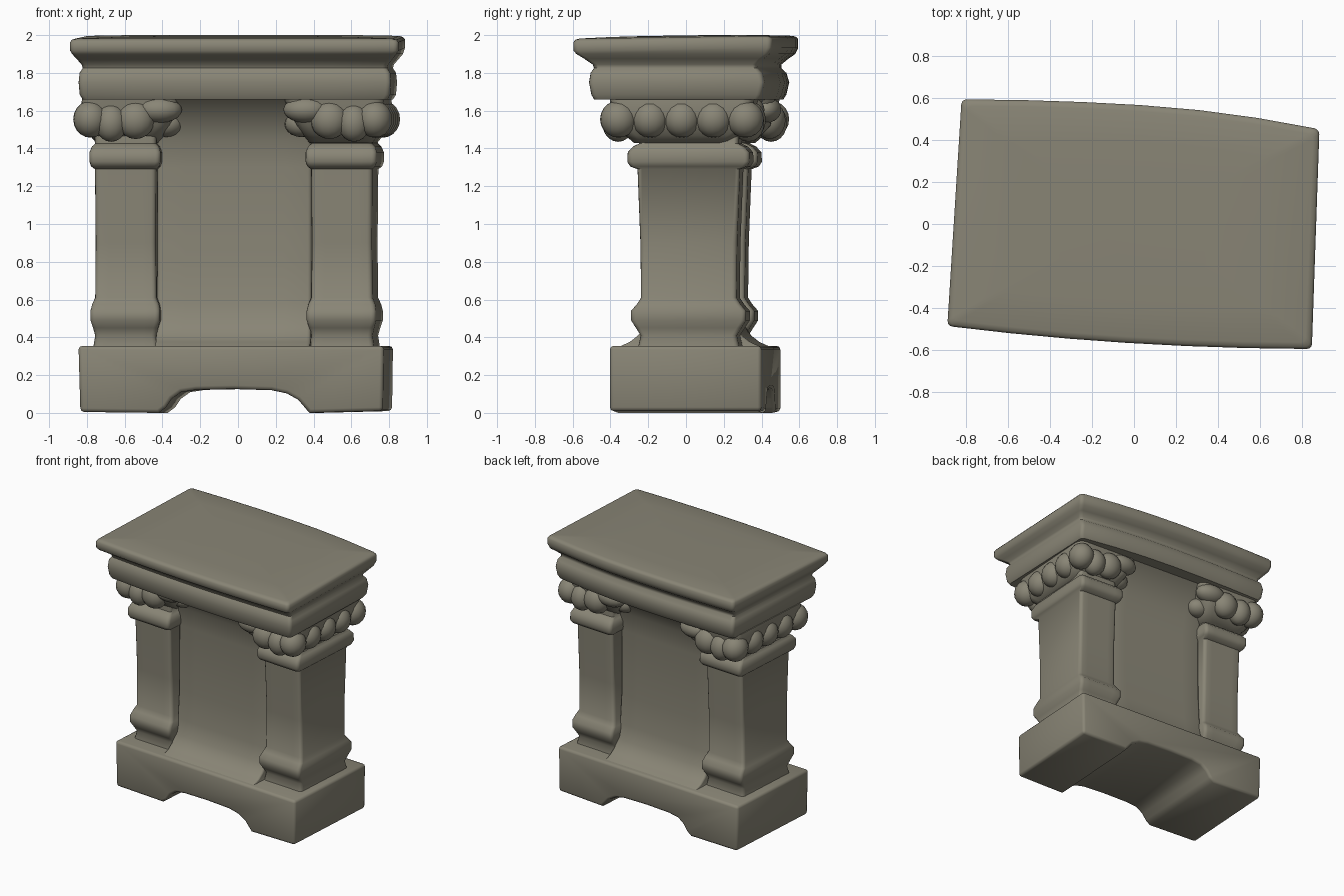
import bpy
import bmesh
from math import radians, cos, sin, pi
from mathutils import Matrix

cube = bpy.data.objects.get("Cube")
if cube:
    bpy.data.objects.remove(cube, do_unlink=True)

stone = bpy.data.materials.new("weathered_stone")
stone.use_nodes = True
STONE = (0.25, 0.235, 0.18, 1)
stone.diffuse_color = STONE
bsdf = stone.node_tree.nodes["Principled BSDF"]
bsdf.inputs["Base Color"].default_value = STONE
bsdf.inputs["Roughness"].default_value = 0.9

# The whole block sits slightly twisted on the ground
TWIST = Matrix.Rotation(radians(-3.6), 4, "Z")
CX, CY = -0.01, 0.045


def finish(name, bm, angle=50):
    """Turn a bmesh into a smooth shaded stone object."""
    bmesh.ops.recalc_face_normals(bm, faces=bm.faces)
    mesh = bpy.data.meshes.new(name)
    bm.to_mesh(mesh)
    bm.free()
    mesh.transform(TWIST)
    mesh.materials.append(stone)
    mesh.shade_smooth()
    mesh.set_sharp_from_angle(angle=radians(angle))
    ob = bpy.data.objects.new(name, mesh)
    bpy.context.collection.objects.link(ob)
    return ob


def ring(bm, x0, x1, y0, y1, z, r=0.03, bulge=0.0):
    """Rounded rectangle whose front and back can bow outward."""
    pts = []
    corners = [(x1 - r, y1 - r), (x0 + r, y1 - r), (x0 + r, y0 + r), (x1 - r, y0 + r)]
    for i, (cx, cy) in enumerate(corners):
        for k in range(4):
            a = (i + k / 3) * pi / 2
            pts.append((cx + r * cos(a), cy + r * sin(a)))
        if i % 2 == 0:  # extra points along the front and back
            nx, ny = corners[(i + 1) % 4]
            side = 1 if i == 0 else -1
            for k in range(1, 6):
                t = k / 6
                pts.append((cx + (nx - cx) * t,
                            cy + side * (r + bulge * (1 - (2 * t - 1) ** 2))))
    return [bm.verts.new((x, y, z)) for x, y in pts]


def loft(bm, rings):
    for a, b in zip(rings, rings[1:]):
        for i in range(len(a)):
            j = (i + 1) % len(a)
            bm.faces.new((a[i], a[j], b[j], b[i]))
    bm.faces.new(rings[0])
    bm.faces.new(rings[-1])


# Plinth with a shallow arch cut through from front to back
bm = bmesh.new()
arch = [(-0.40, 0), (-0.36, 0.03), (-0.33, 0.075), (-0.28, 0.11), (-0.2, 0.122),
        (0, 0.126), (0.2, 0.12), (0.28, 0.103), (0.34, 0.07), (0.40, 0)]
outline = [(-0.815, 0.005), *arch, (0.79, 0.01), (0.795, 0.355), (-0.825, 0.355)]
face = bm.faces.new([bm.verts.new((x, -0.355, z)) for x, z in outline])
ext = bmesh.ops.extrude_face_region(bm, geom=[face])
for v in ext["geom"]:
    if isinstance(v, bmesh.types.BMVert):
        v.co.y = 0.45
bm.normal_update()
hard = [e for e in bm.edges if e.calc_face_angle(0) > radians(60)]
bmesh.ops.bevel(bm, geom=hard, offset=0.02, segments=2, profile=0.5, affect="EDGES")
finish("plinth", bm)

# Recessed wall, flaring into the plinth and the cornice
bm = bmesh.new()
wall = [(0.33, 0.39), (0.355, 0.365), (0.375, 0.32), (0.41, 0.275), (0.47, 0.235),
        (0.58, 0.208), (0.8, 0.192), (1.3, 0.19), (1.45, 0.21), (1.56, 0.26),
        (1.64, 0.33), (1.68, 0.38)]
loft(bm, [ring(bm, -0.42, 0.40, CY - d, CY + d, z, 0.02) for z, d in wall])
finish("recessed_wall", bm)

# Pillar profile: height, extra width, extra depth
pillar = [(0.34, 0.01, 0.025), (0.41, 0.0, 0.01), (0.45, 0.01, 0.035), (0.49, 0.022, 0.06),
          (0.54, 0.022, 0.06), (0.575, 0.015, 0.03), (0.61, 0.0, 0.008),
          (0.9, -0.003, 0.012), (1.29, 0.0, 0.027), (1.305, 0.018, 0.065),
          (1.33, 0.026, 0.08), (1.38, 0.026, 0.077), (1.41, 0.015, 0.05),
          (1.425, 0.0, 0.02), (1.47, 0.0, 0.02)]
# Flared bell above the pillar: height, inner x, outer x, half depth
bell = [(1.43, 0.40, 0.735, 0.26), (1.47, 0.37, 0.765, 0.305), (1.52, 0.34, 0.795, 0.355),
        (1.60, 0.30, 0.81, 0.375), (1.67, 0.27, 0.80, 0.385)]


def lobe(bm, x, y, z, sx, sy, sz):
    m = Matrix.Translation((x, y, z)) @ Matrix.Diagonal((sx, sy, sz, 1))
    bmesh.ops.create_uvsphere(bm, u_segments=16, v_segments=10, radius=1, matrix=m)


def side_ring(bm, s, inner, outer, cy, depth, z, r):
    x0, x1 = sorted((CX + s * inner, CX + s * outer))
    return ring(bm, x0, x1, cy - depth, cy + depth, z, r)


for s, label in ((1, "left"), (-1, "right")):
    # The pillars stand a touch straighter than the capitals above them
    shaft_y, cap_y = CY + s * 0.014, CY - s * 0.02
    bm = bmesh.new()
    loft(bm, [side_ring(bm, s, 0.41 - w, 0.735 + w, shaft_y, 0.245 + d, z, 0.025)
              for z, w, d in pillar])
    finish(label + "_pillar", bm)

    bm = bmesh.new()
    loft(bm, [side_ring(bm, s, a, b, cap_y, d, z, 0.06) for z, a, b, d in bell])
    finish(label + "_capital_bell", bm)

    # Rounded leaf lobes along the outer side, then across front and back
    bm = bmesh.new()
    for k in range(-2, 3):
        lobe(bm, CX + s * 0.755, cap_y + 0.168 * k, 1.555, 0.092, 0.098, 0.098)
    for f in (-1, 1):
        y = cap_y + f * 0.345
        lobe(bm, CX + s * 0.645, y, 1.535, 0.085, 0.085, 0.1)
        lobe(bm, CX + s * 0.515, y, 1.55, 0.1, 0.085, 0.1)
        lobe(bm, CX + s * 0.39, y - f * 0.01, 1.605, 0.12, 0.08, 0.07)
        lobe(bm, CX + s * 0.36, y - f * 0.12, 1.53, 0.09, 0.08, 0.07)
    finish(label + "_capital_leaves", bm)

# Moulded cornice with a bowed front and back: height, side, front and back inset
cornice = [(1.66, 0.06, 0.105, 0.075), (1.685, 0.045, 0.092, 0.06), (1.75, 0.04, 0.08, 0.045),
           (1.80, 0.045, 0.088, 0.06), (1.825, 0.06, 0.105, 0.085), (1.845, 0.055, 0.098, 0.085),
           (1.875, 0.03, 0.055, 0.05), (1.90, 0.01, 0.015, 0.015), (1.925, 0.0, 0.0, 0.0),
           (1.97, 0.0, 0.0, 0.0), (1.983, 0.01, 0.01, 0.01), (1.989, 0.03, 0.03, 0.03),
           (1.995, 0.25, 0.18, 0.18), (1.998, 0.5, 0.35, 0.35)]
bm = bmesh.new()
loft(bm, [ring(bm, -0.858 + a, 0.852 - a, -0.543 + f, 0.543 - b, z, 0.025, 0.025)
          for z, a, f, b in cornice])
for v in bm.verts:
    # The left end is a little wider in front and clipped behind; the top leans
    x, y, z = v.co
    if z > 1.9:
        v.co.z += 0.014 * y
    if x > 0:
        v.co.x += (0.02 - 0.032 * y) * x
        if y > 0:
            v.co.y -= 0.035 * (x / 0.85) ** 2
finish("cornice", bm)
